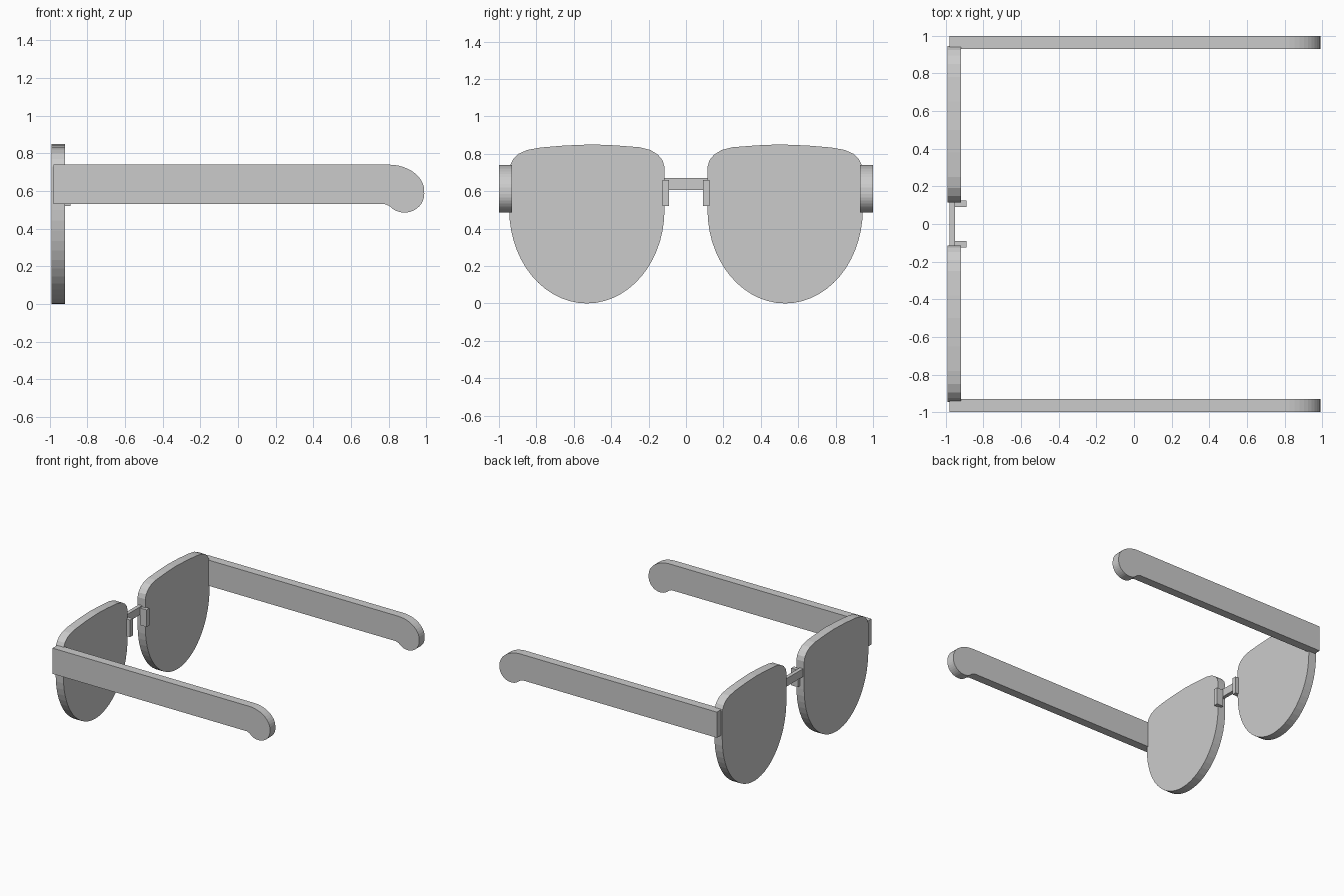
import bpy, bmesh, math
from mathutils import Vector

if "Cube" in bpy.data.objects:
    bpy.data.objects.remove(bpy.data.objects["Cube"])

grey = bpy.data.materials.new("plain_grey")
grey.use_nodes = True
grey.diffuse_color = (0.6, 0.6, 0.6, 1)
grey.node_tree.nodes["Principled BSDF"].inputs["Base Color"].default_value = (0.6, 0.6, 0.6, 1)


def extrude(name, outline, depth):
    """Closed 3D outline pushed along a depth vector."""
    bm = bmesh.new()
    face = bm.faces.new([bm.verts.new(p) for p in outline])
    new = bmesh.ops.extrude_face_region(bm, geom=[face])["geom"]
    bmesh.ops.translate(bm, vec=depth, verts=[g for g in new if isinstance(g, bmesh.types.BMVert)])
    bmesh.ops.recalc_face_normals(bm, faces=bm.faces)
    mesh = bpy.data.meshes.new(name)
    bm.to_mesh(mesh)
    bm.free()
    mesh.materials.append(grey)
    obj = bpy.data.objects.new(name, mesh)
    bpy.context.collection.objects.link(obj)
    return obj


def box(name, x, y, z):
    base = [(x[0], y[0], z[0]), (x[1], y[0], z[0]), (x[1], y[1], z[0]), (x[0], y[1], z[0])]
    return extrude(name, base, Vector((0, 0, z[1] - z[0])))


def arc(cx, cz, rx, rz, start, end, steps):
    angles = [math.radians(start + (end - start) * i / steps) for i in range(steps + 1)]
    return [(cx + rx * math.cos(a), cz + rz * math.sin(a)) for a in angles]


# Lens: half-ellipse below, flattened rounded brow above
lens = arc(0.53, 0.5, 0.415, 0.5, 180, 360, 28)
lens += [(0.945, 0.73), (0.925, 0.77), (0.895, 0.8), (0.85, 0.82), (0.78, 0.833),
         (0.65, 0.844), (0.5, 0.85), (0.38, 0.845), (0.25, 0.835), (0.19, 0.82),
         (0.15, 0.795), (0.125, 0.765), (0.115, 0.73)]

# Temple arm: straight bar with a rounded, drooping ear tip
arm = [(-0.98, 0.53), (0.78, 0.53), (0.805, 0.52)]
arm += arc(0.885, 0.585, 0.105, 0.1, 235, 360, 12)
arm += arc(0.8, 0.6, 0.19, 0.14, 8, 90, 10)
arm += [(-0.98, 0.74)]

for side, s in (("left", 1), ("right", -1)):
    extrude(side + "_lens", [(-0.99, s * y, z) for y, z in lens], Vector((0.07, 0, 0)))
    extrude(side + "_temple_arm", [(x, s * 0.93, z) for x, z in arm], Vector((0, s * 0.07, 0)))
    box(side + "_nose_pad", (-0.95, -0.89), sorted((s * 0.09, s * 0.126)), (0.52, 0.66))

# Bridge joining the lenses
box("bridge", (-0.98, -0.95), (-0.12, 0.12), (0.605, 0.67))
